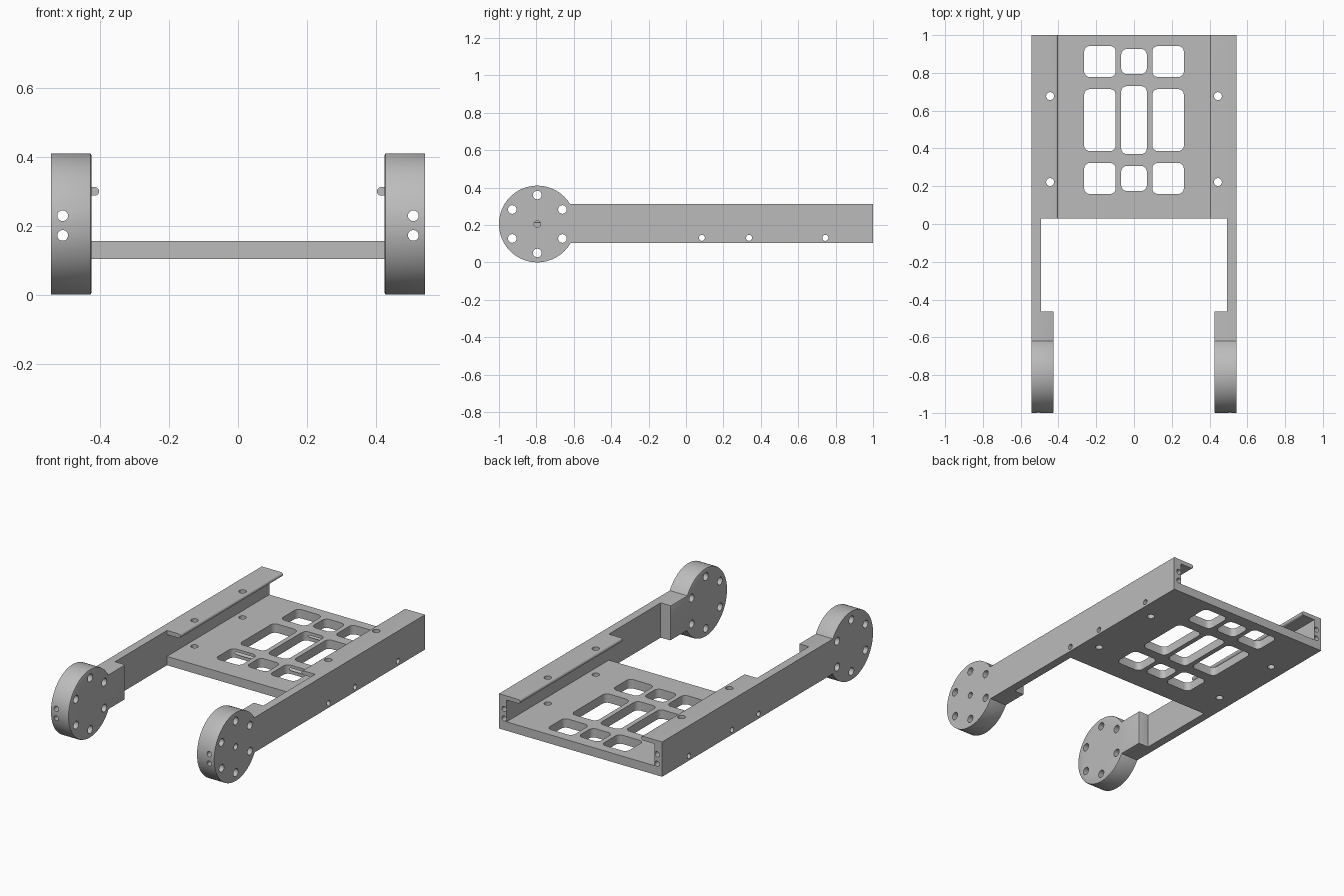
import bpy
import bmesh
from math import sin, cos, pi, asin, radians
from mathutils import Vector

if "Cube" in bpy.data.objects:
    bpy.data.objects.remove(bpy.data.objects["Cube"], do_unlink=True)

grey = bpy.data.materials.new("plain grey")
grey.use_nodes = True
grey.diffuse_color = (0.5, 0.5, 0.5, 1)
grey.node_tree.nodes["Principled BSDF"].inputs["Base Color"].default_value = (0.5, 0.5, 0.5, 1)

# Main dimensions
OUT, WALL_IN, PAD_IN, LIP = 0.542, 0.492, 0.425, 0.402
LOW, TOP, DECK_TOP, LIP_LOW = 0.103, 0.312, 0.156, 0.287
DECK_FRONT, BACK, PAD_END = 0.029, 1.0, -0.463
HUB_Y, HUB_Z, HUB_R = -0.795, 0.205, 0.205


def arc(cx, cy, r, start, end, steps):
    return [(cx + r * cos(start + (end - start) * i / steps),
             cy + r * sin(start + (end - start) * i / steps)) for i in range(steps + 1)]


def circle(cx, cy, r, steps=32):
    return arc(cx, cy, r, 0, 2 * pi, steps)[:-1]


def rect(a0, a1, b0, b1, r=0):
    if not r:
        return [(a0, b0), (a1, b0), (a1, b1), (a0, b1)]
    corners = [(a1 - r, b1 - r), (a0 + r, b1 - r), (a0 + r, b0 + r), (a1 - r, b0 + r)]
    return [p for i, c in enumerate(corners) for p in arc(*c, r, i * pi / 2, (i + 1) * pi / 2, 6)]


def prism(name, profile, axis, lo, hi, soft=None):
    """Extrude a 2D profile along an axis; optionally soften the rim lying at x = soft."""
    place = {"x": lambda a, b, t: (t, a, b), "y": lambda a, b, t: (a, t, b),
             "z": lambda a, b, t: (a, b, t)}[axis]
    bm = bmesh.new()
    base = bm.faces.new([bm.verts.new(place(a, b, lo)) for a, b in profile])
    new = bmesh.ops.extrude_face_region(bm, geom=[base])["geom"]
    shift = Vector(place(0, 0, hi - lo))
    bmesh.ops.translate(bm, vec=shift, verts=[v for v in new if isinstance(v, bmesh.types.BMVert)])
    bmesh.ops.recalc_face_normals(bm, faces=bm.faces)
    if soft is not None:
        rim = [e for e in bm.edges if all(abs(v.co.x - soft) < 1e-4 for v in e.verts)]
        bmesh.ops.bevel(bm, geom=rim, offset=0.006, segments=2, profile=0.5, affect="EDGES")
    mesh = bpy.data.meshes.new(name)
    bm.to_mesh(mesh)
    bm.free()
    mesh.materials.append(grey)
    obj = bpy.data.objects.new(name, mesh)
    bpy.context.collection.objects.link(obj)
    return obj


def drill(obj, cuts):
    """Cut a list of (profile, axis, lo, hi) openings, then shade."""
    cutters = []
    for cut in cuts:
        cutter = prism("cutter", *cut)
        cutter.hide_render = True
        mod = obj.modifiers.new("opening", "BOOLEAN")
        mod.operation, mod.solver, mod.object = "DIFFERENCE", "EXACT", cutter
        cutters.append(cutter)
    graph = bpy.context.evaluated_depsgraph_get()
    mesh = bpy.data.meshes.new_from_object(obj.evaluated_get(graph))
    obj.modifiers.clear()
    obj.data = mesh
    for cutter in cutters:
        bpy.data.objects.remove(cutter, do_unlink=True)
    bpy.ops.object.select_all(action="DESELECT")
    obj.select_set(True)
    bpy.context.view_layer.objects.active = obj
    bpy.ops.object.shade_smooth_by_angle(angle=radians(30))


# Openings shared by several parts
cross_bores = [(circle(y, 0.131, 0.016), "x", -1, 1) for y in (0.085, 0.337, 0.745)]
screw_holes = [(circle(s * 0.444, y, 0.021), "z", 0, 1) for s in (1, -1) for y in (0.222, 0.677)]

# Deck with three columns of rounded windows
windows = []
for x0, x1, grow in ((-0.264, -0.097, 0), (-0.068, 0.068, 1), (0.097, 0.264, 0)):
    for y0, y1, d in ((0.159, 0.323, 0.016), (0.386, 0.714, -0.016), (0.778, 0.942, 0.016)):
        windows.append((rect(x0, x1, y0 + grow * d, y1 - grow * d, 0.03), "z", 0, 0.4))
deck = prism("deck", rect(-WALL_IN, WALL_IN, DECK_FRONT, BACK), "z", LOW, DECK_TOP)
drill(deck, windows + cross_bores + screw_holes)

for side, label in ((1, "left"), (-1, "right")):
    long_bores = [(circle(side * 0.508, z, 0.0155), "y", -2, 2) for z in (0.172, 0.229)]

    # Side rail wall
    rail = prism(label + "_rail", rect(PAD_END, BACK, LOW, TOP), "x", side * WALL_IN, side * OUT)
    drill(rail, long_bores + cross_bores)

    # Top flange with a rounded inner lip
    r = (TOP - LIP_LOW) / 2
    lip = arc(LIP + r, LIP_LOW + r, r * 0.98, pi / 2, 3 * pi / 2, 8)
    section = [(WALL_IN, TOP)] + lip + [(WALL_IN, LIP_LOW)]
    flange = prism(label + "_flange", [(side * a, b) for a, b in section], "y", DECK_FRONT, BACK)
    drill(flange, screw_holes)

    # Round hub with a thick neck joining the rail
    hub_shape = arc(HUB_Y, HUB_Z, HUB_R, asin((TOP - HUB_Z) / HUB_R),
                    2 * pi + asin((LOW - HUB_Z) / HUB_R), 64)
    hub_shape += [(PAD_END, LOW), (PAD_END, TOP)]
    hub = prism(label + "_hub", hub_shape, "x", side * PAD_IN, side * OUT, soft=side * PAD_IN)
    bolt_circle = [(circle(y, z, 0.023), "x", -1, 1)
                   for y, z in arc(HUB_Y, HUB_Z, 0.155, pi / 6, 2 * pi + pi / 6, 6)[:-1]]
    centre_hole = [(circle(HUB_Y, HUB_Z, 0.018), "x", OUT - 0.03, 1)] if side > 0 else []
    drill(hub, bolt_circle + centre_hole + long_bores)
